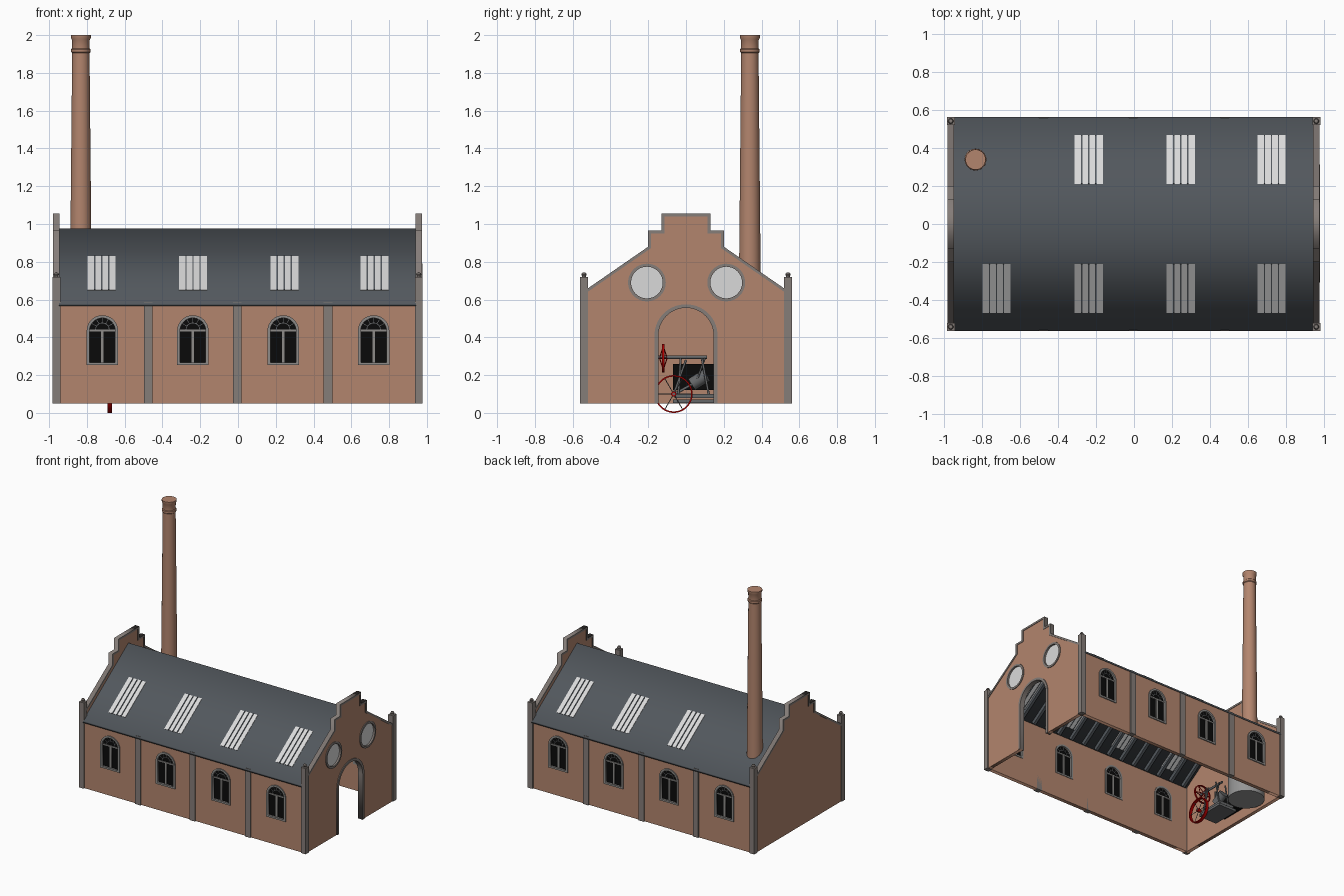
import bpy, bmesh, math
from mathutils import Matrix, Vector

if "Cube" in bpy.data.objects:
    bpy.data.objects.remove(bpy.data.objects["Cube"])

def material(name, *rgb):
    m = bpy.data.materials.new(name)
    m.diffuse_color = (*rgb, 1)
    m.use_nodes = True
    m.node_tree.nodes["Principled BSDF"].inputs["Base Color"].default_value = m.diffuse_color
    return m

BRICK = material("brick", 0.45, 0.235, 0.155)
STONE = material("stone_trim", 0.235, 0.205, 0.19)
SLATE = material("slate", 0.085, 0.097, 0.11)
WHITE = material("pale_glass", 0.70, 0.70, 0.70)
BLACK = material("black", 0.003, 0.003, 0.003)
RED = material("red_paint", 0.42, 0.0, 0.0)
METAL = material("grey_metal", 0.13, 0.135, 0.14)
BOILER = material("boiler_grey", 0.30, 0.30, 0.30)
FRAME = material("window_frame_grey", 0.27, 0.26, 0.25)

T = Matrix.Translation
FRONT = Matrix.Rotation(math.pi / 2, 4, 'X')            # local xy -> world xz
SIDE = Matrix(((0, 0, 1, 0), (1, 0, 0, 0), (0, 1, 0, 0), (0, 0, 0, 1)))  # local xy -> world yz
TURN = Matrix.Rotation(math.pi, 4, 'Z')

def add(name, me, mat, matrix=Matrix(), smooth=False):
    me.materials.clear()
    me.materials.append(mat)
    if smooth:
        me.shade_smooth()
        me.set_sharp_from_angle(angle=math.radians(35))
    ob = bpy.data.objects.new(name, me)
    ob.matrix_world = matrix
    bpy.context.collection.objects.link(ob)
    return ob

def panel(name, loops, depth, matrix, mat):
    """Flat outline with holes, extruded to a plate centred on its plane."""
    cu = bpy.data.curves.new(name, 'CURVE')
    cu.dimensions, cu.fill_mode, cu.extrude = '2D', 'BOTH', depth / 2
    for loop in loops:
        s = cu.splines.new('POLY')
        s.points.add(len(loop) - 1)
        for p, (x, y) in zip(s.points, loop):
            p.co = (x, y, 0, 1)
        s.use_cyclic_u = True
    tmp = bpy.data.objects.new("tmp", cu)
    bpy.context.collection.objects.link(tmp)
    dg = bpy.context.evaluated_depsgraph_get()
    me = bpy.data.meshes.new_from_object(tmp.evaluated_get(dg))
    bpy.data.objects.remove(tmp)
    return add(name, me, mat, matrix)

def boxes(name, items, mat):
    """items: list of (matrix or centre, size)."""
    bm = bmesh.new()
    for at, size in items:
        m = at if isinstance(at, Matrix) else T(at)
        bmesh.ops.create_cube(bm, size=1, matrix=m @ Matrix.Diagonal((*size, 1)))
    me = bpy.data.meshes.new(name)
    bm.to_mesh(me)
    return add(name, me, mat)

def rods(name, items, mat, n=12):
    """items: list of (start, end, radius)."""
    bm = bmesh.new()
    for p, q, r in items:
        p, q = Vector(p), Vector(q)
        m = T((p + q) / 2) @ (q - p).to_track_quat('Z', 'Y').to_matrix().to_4x4()
        bmesh.ops.create_cone(bm, cap_ends=True, segments=n, radius1=r, radius2=r,
                              depth=(q - p).length, matrix=m)
    me = bpy.data.meshes.new(name)
    bm.to_mesh(me)
    return add(name, me, mat, smooth=True)

def lathe(name, profile, at, mat, n=32):
    bm = bmesh.new()
    vs = [bm.verts.new((r, 0, z)) for r, z in profile]
    es = [bm.edges.new(e) for e in zip(vs, vs[1:])]
    bmesh.ops.spin(bm, geom=vs + es, cent=(0, 0, 0), axis=(0, 0, 1),
                   angle=2 * math.pi, steps=n)
    bmesh.ops.remove_doubles(bm, verts=bm.verts, dist=1e-5)
    bmesh.ops.recalc_face_normals(bm, faces=bm.faces)
    me = bpy.data.meshes.new(name)
    bm.to_mesh(me)
    return add(name, me, mat, T(at), True)

def rect(x0, x1, y0, y1):
    return [(x0, y0), (x1, y0), (x1, y1), (x0, y1)]

def circle(x, y, r, n=32):
    return [(x + r * math.cos(i * math.tau / n), y + r * math.sin(i * math.tau / n)) for i in range(n)]

def arch(cx, w, z0, spring, rise, n=20):
    arc = [(cx - w * math.cos(math.pi * i / n), spring + rise * math.sin(math.pi * i / n))
           for i in range(n + 1)]
    return [(cx - w, z0)] + arc + [(cx + w, z0)]

# Long walls with arched windows, front and back
CX = (-0.718, -0.239, 0.239, 0.718)
holes = [arch(c, 0.072, 0.265, 0.435, 0.07) for c in CX]
outer = [arch(c, 0.083, 0.254, 0.435, 0.082) for c in CX]
inner = [arch(c, 0.068, 0.268, 0.435, 0.067) for c in CX]
bars, muntins = [], []
for c in CX:
    bars += [rect(c - 0.007, c + 0.007, 0.26, 0.435), rect(c - 0.07, c + 0.07, 0.432, 0.441)]
    muntins.append(arch(c, 0.038, 0.441, 0.442, 0.036, 12) + arch(c, 0.034, 0.441, 0.442, 0.032, 12)[::-1])
    for k in range(1, 6):
        a = math.pi * k / 6
        d, s = Vector((math.cos(a), math.sin(a))), Vector((-math.sin(a), math.cos(a))) * 0.0015
        b = Vector((c, 0.441))
        muntins.append([tuple(b + v) for v in (d * 0.036 - s, d * 0.066 - s, d * 0.066 + s, d * 0.036 + s)])
for side, turn in (("front", Matrix()), ("back", TURN)):
    def at(y):
        return turn @ T((0, y, 0)) @ FRONT
    panel(side + "_wall", [rect(-0.95, 0.95, 0.05, 0.585)] + holes, 0.03, at(-0.535), BRICK)
    panel(side + "_window_frames", outer + inner, 0.042, at(-0.537), FRAME)
    panel(side + "_window_panes", holes, 0.012, at(-0.537), BLACK)
    for k, b in enumerate((bars[::2], bars[1::2])):
        panel(side + ("_mullions", "_transoms")[k], b, 0.026, at(-0.537), FRAME)
    for i in range(4):
        panel(side + "_fan_arc", [muntins[i * 6]], 0.018, at(-0.537), METAL)
        panel(side + "_fan_bars", muntins[i * 6 + 1:i * 6 + 6], 0.017, at(-0.537), METAL)

# Pilasters and corner posts with ball finials
boxes("wall_pilasters", [((x, s * 0.54, 0.317), (0.046, 0.04, 0.535))
                         for x in (-0.475, -0.004, 0.476) for s in (-1, 1)], STONE)
for x in (-0.962, 0.957):
    for y in (-0.54, 0.54):
        boxes("corner_post", [((x, y, 0.385), (0.042, 0.042, 0.67))], STONE)
        lathe("post_finial", [(0, 0), (0.013, 0), (0.009, 0.006), (0.014, 0.014),
                              (0.01, 0.023), (0, 0.027)], (x, y, 0.718), STONE, 16)

# Stepped gable walls with coping
def both(pts):
    return pts + [(-y, z) for y, z in reversed(pts)]

top = both([(-0.54, 0.645), (-0.2, 0.88), (-0.2, 0.965), (-0.13, 0.965), (-0.13, 1.055)])
low = both([(-0.54, 0.627), (-0.184, 0.873), (-0.184, 0.95), (-0.114, 0.95), (-0.114, 1.04)])
wall_top = both([(-0.54, 0.64), (-0.19, 0.878), (-0.19, 0.96), (-0.12, 0.96), (-0.12, 1.05)])
door = arch(0, 0.15, 0.05, 0.41, 0.15, 28)
rounds = [(-0.207, 0.69), (0.213, 0.69)]
GX, LX = 0.957, -0.962
panel("left_gable", [[(-0.54, 0.05)] + wall_top + [(0.54, 0.05)]], 0.028, T((LX, 0, 0)) @ SIDE, BRICK)
panel("right_gable", [door[::-1] + [(-0.54, 0.05)] + wall_top + [(0.54, 0.05)]]
      + [circle(y, z, 0.09) for y, z in rounds], 0.028, T((GX, 0, 0)) @ SIDE, BRICK)
for x in (LX, GX):
    panel("gable_coping", [top + low[::-1]], 0.036, T((x, 0, 0)) @ SIDE, STONE)
panel("door_surround", [arch(0, 0.167, 0.05, 0.41, 0.165, 28) + arch(0, 0.146, 0.05, 0.41, 0.146, 28)[::-1]],
      0.04, T((GX, 0, 0)) @ SIDE, STONE)
for y, z in rounds:
    panel("round_window_frame", [circle(y, z, 0.1), circle(y, z, 0.084)], 0.04, T((GX, 0, 0)) @ SIDE, STONE)
    panel("round_window_glass", [circle(y, z, 0.088)], 0.012, T((GX, 0, 0)) @ SIDE, WHITE)

# Slate roof, rafters and skylights
roof = both([(-0.562, 0.58), (0, 0.975)])[:3] + [(0.562, 0.567), (0, 0.955), (-0.562, 0.567)]
roof = [(-0.562, 0.58), (0, 0.975), (0.562, 0.58), (0.562, 0.565), (0, 0.955), (-0.562, 0.565)]
panel("roof", [roof], 1.892, T((-0.0025, 0, 0)) @ SIDE, SLATE)
slope = math.atan2(0.395, 0.562)

def on_roof(x, s, y, off):
    return (T((x, s * y, 0.975 - y * math.tan(slope))) @ Matrix.Rotation(-s * slope, 4, 'X')
            @ T((0, 0, off)))

boxes("rafters", [(on_roof(-0.9 + i * 0.12, s, 0.27, -0.028), (0.022, 0.62, 0.03))
                  for i in range(16) for s in (-1, 1)], SLATE)
spots = [(x, s) for s in (-1, 1) for x in (-0.722, -0.238, 0.245, 0.722) if s < 0 or x > -0.5]
length = 0.255 / math.cos(slope)
boxes("skylight_glass", [(on_roof(x, s, 0.337, -0.009), (0.148, length, 0.024)) for x, s in spots], WHITE)
boxes("skylight_bars", [(on_roof(x + k * 0.037, s, 0.337, -0.008), (0.007, length, 0.03))
                        for x, s in spots for k in (-1, 0, 1)], SLATE)

# Chimney and the boiler beneath it
lathe("chimney", [(0, 0.3), (0.06, 0.3), (0.057, 0.75), (0.046, 1.905), (0.051, 1.91), (0.051, 1.925),
                  (0.046, 1.93), (0.047, 1.975), (0.053, 1.985), (0.053, 2.0), (0, 2.0)],
      (-0.832, 0.338, 0), BRICK)
lathe("boiler", [(0, 0.06), (0.135, 0.06), (0.135, 0.33), (0.06, 0.4), (0, 0.4)], (-0.8, 0.338, 0), BOILER)

# Engine: flywheel turning on x, small wheel turning on y
def wheel_spokes(n, r, f):
    return [f(math.tau * i / n, r) for i in range(n)]

W = Vector((-0.68, -0.065, 0.1))
panel("flywheel_rim", [circle(0, 0, 0.1, 48), circle(0, 0, 0.092, 48)], 0.024, T(W) @ SIDE, RED)
panel("flywheel_hub", [circle(0, 0, 0.014, 20)], 0.03, T(W) @ SIDE, RED)
rods("flywheel_spokes", wheel_spokes(6, 0.094, lambda a, r: (
    W, W + Vector((0, r * math.cos(a), r * math.sin(a))), 0.0022)), METAL, 8)
G = Vector((-0.76, -0.12, 0.29))
panel("small_wheel_rim", [circle(0, 0, 0.075), circle(0, 0, 0.068)], 0.012, T(G) @ FRONT, RED)
rods("small_wheel_spokes", [(G + Vector((0, e, 0)), G + Vector((0.07 * math.cos(a), 0, 0.07 * math.sin(a))), 0.003)
     for e in (-0.02, 0.02) for a in [math.tau * i / 6 for i in range(6)]], RED, 8)
rods("engine_shafts", [((-0.66, -0.065, 0.1), (-0.84, -0.065, 0.1), 0.007),
                       ((-0.76, -0.145, 0.295), (-0.76, 0.11, 0.295), 0.009)], METAL)
boxes("engine_bed", [((-0.77, 0.045, 0.09), (0.13, 0.21, 0.02)),
                     ((-0.77, 0.045, 0.062), (0.16, 0.23, 0.02))], METAL)
rods("engine_cylinder", [((-0.77, 0.03, 0.15), (-0.77, 0.11, 0.2), 0.035),
                         ((-0.77, -0.06, 0.1), (-0.77, 0.03, 0.15), 0.007)], METAL, 20)
rods("engine_columns", [((x, y, 0.1), (x, y * 0.7, 0.29), 0.006)
                        for x in (-0.81, -0.72) for y in (-0.04, 0.12)], METAL)
rods("connecting_rods", [((-0.72, -0.065, 0.1), (-0.72, 0.0, 0.28), 0.006),
                         ((-0.74, 0.06, 0.18), (-0.74, 0.1, 0.29), 0.005)], METAL)
boxes("firebox", [((-0.905, 0.04, 0.19), (0.06, 0.22, 0.14))], BLACK)
